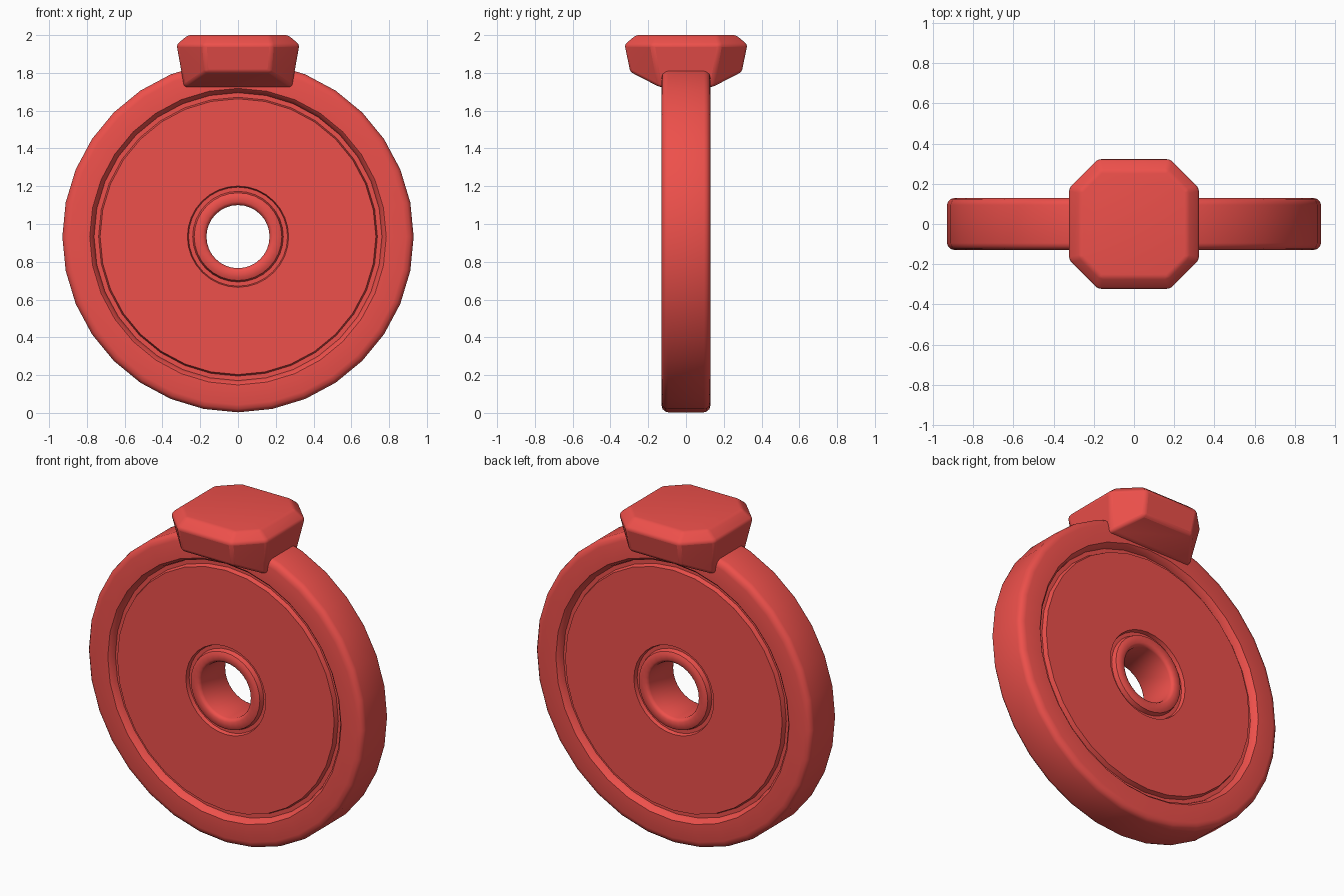
import bpy, bmesh, math

if "Cube" in bpy.data.objects:
    bpy.data.objects.remove(bpy.data.objects["Cube"])

SIDES = 32
CZ = 0.933

mat = bpy.data.materials.new("red")
mat.diffuse_color = (0.85, 0.08, 0.07, 1)
mat.use_nodes = True
mat.node_tree.nodes["Principled BSDF"].inputs["Base Color"].default_value = mat.diffuse_color


def finish(bm, name):
    bmesh.ops.recalc_face_normals(bm, faces=bm.faces[:])
    me = bpy.data.meshes.new(name)
    bm.to_mesh(me)
    bm.free()
    ob = bpy.data.objects.new(name, me)
    bpy.context.collection.objects.link(ob)
    me.materials.append(mat)
    return ob


def smooth(ob, angle):
    bpy.ops.object.select_all(action='DESELECT')
    ob.select_set(True)
    bpy.context.view_layer.objects.active = ob
    bpy.ops.object.shade_smooth_by_angle(angle=math.radians(angle))


# wheel: half section (radius, depth) from hole to tread, mirrored front to back
half = [(0.167, 0.11), (0.172, 0.122), (0.185, 0.13), (0.215, 0.13), (0.232, 0.122),
        (0.24, 0.095), (0.262, 0.095), (0.268, 0.118),
        (0.73, 0.118), (0.738, 0.09), (0.762, 0.09), (0.77, 0.115), (0.785, 0.13),
        (0.89, 0.13), (0.913, 0.124), (0.926, 0.11), (0.93, 0.095)]
section = half + [(r, -y) for r, y in reversed(half)]
bm = bmesh.new()
rings = []
for i in range(SIDES):
    a = 2 * math.pi * i / SIDES
    rings.append([bm.verts.new((r * math.cos(a), y, CZ + r * math.sin(a))) for r, y in section])
n = len(section)
for i in range(SIDES):
    p, q = rings[i], rings[(i + 1) % SIDES]
    for j in range(n):
        k = (j + 1) % n
        bm.faces.new((p[j], p[k], q[k], q[j]))
smooth(finish(bm, "wheel"), 40)

# top block: convex hull of one mirrored quarter, with softened edges
quarter = [(0.165, 0.265, 2.0), (0.265, 0.165, 2.0),
           (0.18, 0.325, 1.95), (0.325, 0.18, 1.95),
           (0.17, 0.295, 1.805), (0.285, 0.14, 1.725)]
bm = bmesh.new()
for x, y, z in quarter:
    for sx in (1, -1):
        for sy in (1, -1):
            bm.verts.new((x * sx, y * sy, z))
bmesh.ops.convex_hull(bm, input=bm.verts[:])
bmesh.ops.dissolve_limit(bm, angle_limit=math.radians(3), verts=bm.verts[:], edges=bm.edges[:])
block = finish(bm, "top_block")
bev = block.modifiers.new("soft_edges", 'BEVEL')
bev.width = 0.014
bev.segments = 3
bev.limit_method = 'ANGLE'
bev.angle_limit = math.radians(15)
smooth(block, 40)
